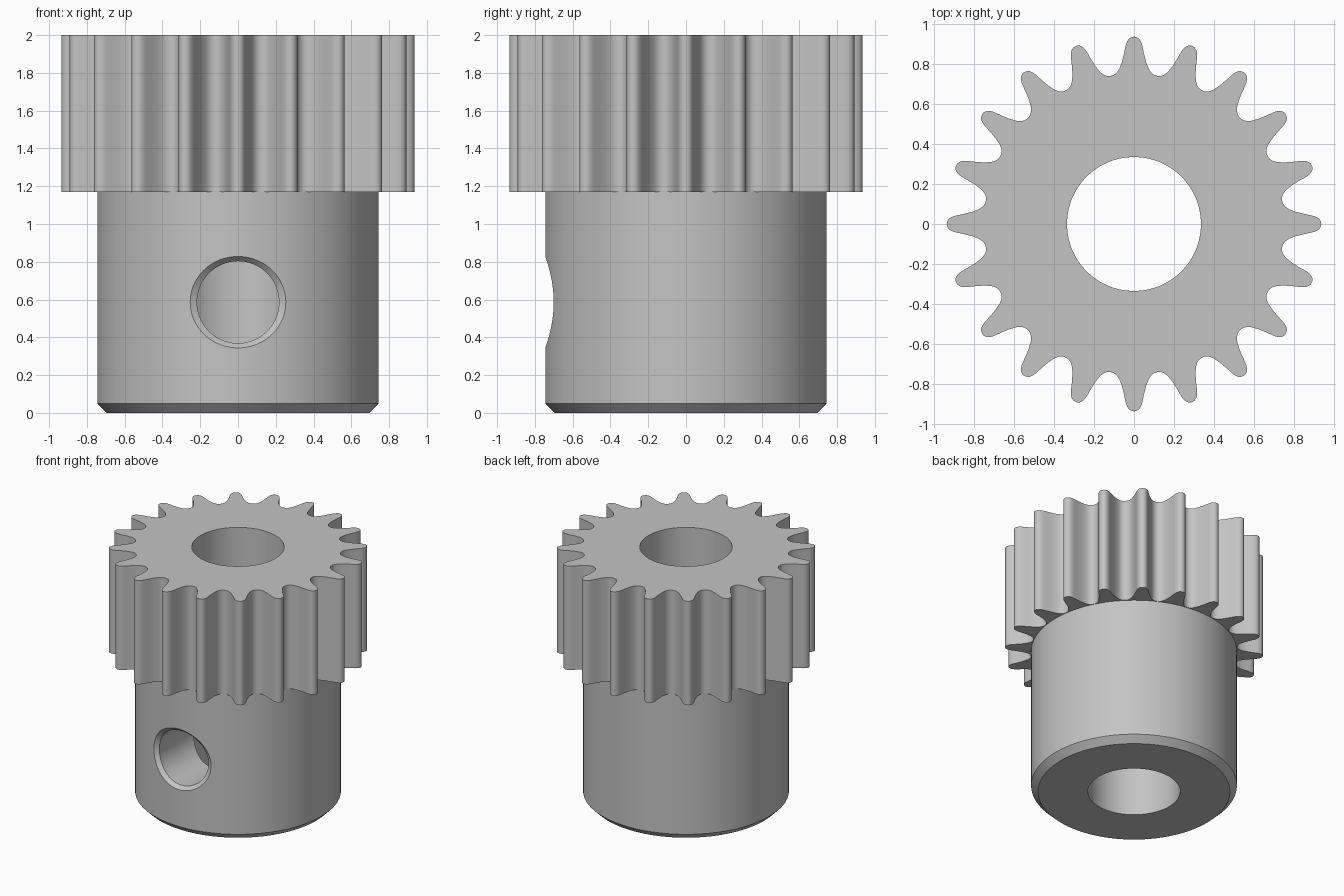
import bpy, bmesh, math

cube = bpy.data.objects.get("Cube")
if cube:
    bpy.data.objects.remove(cube, do_unlink=True)

TEETH = 20
BORE, HUB, CHAMFER = 0.334, 0.745, 0.05
HUB_TOP, TOP = 1.17, 2.0
HOLE_Z, HOLE_R = 0.586, 0.217

steel = bpy.data.materials.new("grey steel")
steel.use_nodes = True
GREY = (0.55, 0.55, 0.55, 1)
steel.diffuse_color = GREY
steel.node_tree.nodes["Principled BSDF"].inputs["Base Color"].default_value = GREY


def loft(name, rings, closed):
    """Skin a list of equal-length point rings; loop them or cap both ends."""
    bm = bmesh.new()
    loops = [[bm.verts.new(p) for p in ring] for ring in rings]
    n = len(loops[0])
    pairs = list(zip(loops, loops[1:]))
    if closed:
        pairs.append((loops[-1], loops[0]))
    else:
        bm.faces.new(loops[0])
        bm.faces.new(loops[-1])
    for a, b in pairs:
        for i in range(n):
            j = (i + 1) % n
            bm.faces.new((a[i], a[j], b[j], b[i]))
    bmesh.ops.recalc_face_normals(bm, faces=bm.faces)
    mesh = bpy.data.meshes.new(name)
    bm.to_mesh(mesh)
    bm.free()
    mesh.materials.append(steel)
    obj = bpy.data.objects.new(name, mesh)
    bpy.context.collection.objects.link(obj)
    return obj


# Half tooth, tip to valley, as (sideways, outward); mirrored to a whole tooth
half = [(0, .935), (.012, .933), (.024, .926), (.033, .914), (.039, .9),
        (.043, .885), (.05, .85), (.06, .81), (.073, .775), (.085, .757),
        (.099, .745), (.117, .739)]
tooth = [(-s, r) for s, r in reversed(half[1:-1])] + half
outline = []
for k in range(TEETH):
    for side, out in tooth:
        outline.append((k * math.tau / TEETH + math.atan2(side, out),
                        math.hypot(side, out)))


def circle(radius, z):
    return [(radius * math.cos(a), radius * math.sin(a), z) for a, _ in outline]


def toothed(z):
    return [(r * math.cos(a), r * math.sin(a), z) for a, r in outline]


# Pinion: bore, chamfered hub and toothed rim in one solid
pinion = loft("pinion_gear_with_hub", [
    circle(BORE, 0), circle(HUB - CHAMFER, 0), circle(HUB, CHAMFER),
    circle(HUB, HUB_TOP), toothed(HUB_TOP), toothed(TOP), circle(BORE, TOP)], True)

# Set screw hole cutter, with a flare that follows the hub surface
rings = [[], [], [], []]
for i in range(96):
    t = i * math.tau / 96
    c, s = math.cos(t), math.sin(t)
    wide = 0.242 + 0.011 * c * c
    y_in = 0.03 - math.sqrt(HUB**2 - (HOLE_R * c)**2)
    y_out = -math.sqrt(HUB**2 - (wide * c)**2)
    r_end = HOLE_R + (wide - HOLE_R) * 1.4
    y_end = y_in + (y_out - y_in) * 1.4
    for ring, r, y in zip(rings, (HOLE_R, HOLE_R, r_end, r_end),
                          (-0.1, y_in, y_end, -0.9)):
        ring.append((r * c, y, HOLE_Z + r * s))
cutter = loft("screw_hole_cutter", rings, False)
cutter.hide_render = True

# Cut the hole, then shade
cut = pinion.modifiers.new("screw_hole", 'BOOLEAN')
cut.operation = 'DIFFERENCE'
cut.solver = 'EXACT'
cut.object = cutter
bpy.ops.object.select_all(action='DESELECT')
pinion.select_set(True)
bpy.context.view_layer.objects.active = pinion
bpy.ops.object.modifier_apply(modifier=cut.name)
bpy.data.objects.remove(cutter, do_unlink=True)
bpy.ops.object.shade_smooth_by_angle(angle=math.radians(32))
